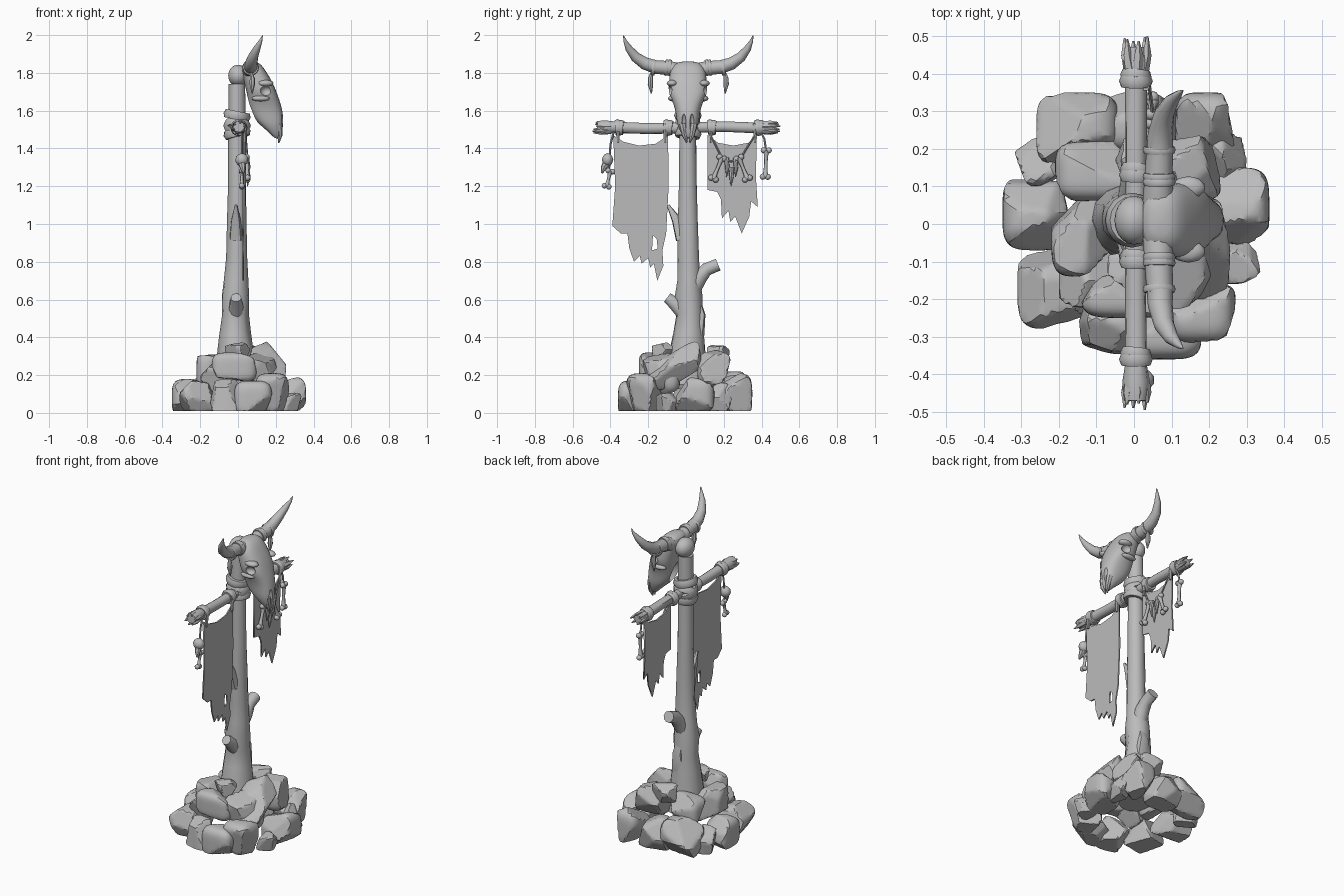
import bpy, bmesh, math, random
from mathutils import Vector, Matrix

if "Cube" in bpy.data.objects:
    bpy.data.objects.remove(bpy.data.objects["Cube"])

random.seed(4)
grey = bpy.data.materials.new("weathered_grey")
grey.diffuse_color = (0.5, 0.5, 0.5, 1)
grey.use_nodes = True
grey.node_tree.nodes["Principled BSDF"].inputs["Base Color"].default_value = grey.diffuse_color


def activate(ob):
    bpy.ops.object.select_all(action='DESELECT')
    ob.select_set(True)
    bpy.context.view_layer.objects.active = ob


def finish(name, bm, angle=40):
    me = bpy.data.meshes.new(name)
    bmesh.ops.recalc_face_normals(bm, faces=bm.faces)
    bm.to_mesh(me)
    bm.free()
    me.materials.append(grey)
    ob = bpy.data.objects.new(name, me)
    bpy.context.collection.objects.link(ob)
    activate(ob)
    bpy.ops.object.shade_smooth_by_angle(angle=math.radians(angle))
    return ob


def skin(name, rings, angle=40):
    """Closed surface through a list of equal point rings."""
    bm = bmesh.new()
    loops = [[bm.verts.new(p) for p in r] for r in rings]
    n = len(loops[0])
    for a, b in zip(loops, loops[1:]):
        for i in range(n):
            bm.faces.new((a[i], a[(i + 1) % n], b[(i + 1) % n], b[i]))
    bm.faces.new(loops[0])
    bm.faces.new(loops[-1])
    return finish(name, bm, angle)


def tube(name, pts, n=10, rough=0.0, angle=45):
    """Tapered tube through points (x, y, z, radius)."""
    P = [Vector(p[:3]) for p in pts]
    d = P[-1] - P[0]
    ref = Vector((0, 1, 0)) if abs(d.x) > 0.8 * d.length else Vector((1, 0, 0))
    rings = []
    for i, p in enumerate(P):
        t = (P[min(i + 1, len(P) - 1)] - P[max(i - 1, 0)]).normalized()
        u = (ref - t * ref.dot(t)).normalized()
        v = t.cross(u)
        ring = []
        for k in range(n):
            a = 2 * math.pi * k / n
            r = pts[i][3] * (1 + random.uniform(-rough, rough))
            ring.append(p + (u * math.cos(a) + v * math.sin(a)) * r)
        rings.append(ring)
    return skin(name, rings, angle)


def ball(name, loc, size, sub=2):
    bm = bmesh.new()
    bmesh.ops.create_icosphere(bm, subdivisions=sub, radius=1)
    bm.transform(Matrix.Translation(loc) @ Matrix.Diagonal((*size, 1)))
    return finish(name, bm, 60)


def ring_wrap(name, loc, axis, R, r):
    """Rope loop around an axis."""
    bm = bmesh.new()
    q = Vector(axis).to_track_quat('Z', 'X')
    N, M = 16, 6
    v = [[bm.verts.new(Vector(loc) + q @ Vector((
        (R + r * math.cos(b * math.tau / M)) * math.cos(a * math.tau / N),
        (R + r * math.cos(b * math.tau / M)) * math.sin(a * math.tau / N),
        1.5 * r * math.sin(b * math.tau / M)))) for b in range(M)] for a in range(N)]
    for a in range(N):
        for b in range(M):
            bm.faces.new((v[a][b], v[(a + 1) % N][b], v[(a + 1) % N][(b + 1) % M], v[a][(b + 1) % M]))
    return finish(name, bm, 60)


def rock(name, x, y, z, sx, sy, sz, tilt=0.0):
    """Sphere clipped by random planes, cut flat at the ground."""
    bm = bmesh.new()
    bmesh.ops.create_icosphere(bm, subdivisions=4, radius=1)
    planes = [(Vector([random.gauss(0, 1) for _ in range(3)]).normalized(), random.uniform(0.7, 0.85)) for _ in range(9)]
    for v in bm.verts:
        d = v.co.normalized()
        e = (abs(d.x) ** 4 + abs(d.y) ** 4 + abs(d.z) ** 4) ** -0.25
        v.co = d * min([e] + [h / d.dot(n) for n, h in planes if d.dot(n) > 0.1])
    bm.transform(Matrix.Translation((x, y, z)) @ Matrix.Rotation(tilt, 4, 'X') @
                 Matrix.Diagonal((sx, sy, sz, 1)))
    for v in bm.verts:
        v.co.z = max(v.co.z, 0.01)
    bmesh.ops.dissolve_degenerate(bm, dist=0.0005, edges=bm.edges)
    finish(name, bm, 28)


# Rock mound: lower ring, middle ring, upper stones
rocks = [
    (-.15, .25, .10, .11, .10, .12), (.19, .25, .09, .08, .10, .12), (.02, .28, .09, .10, .09, .11),
    (-.25, .03, .08, .10, .10, .10), (-.21, -.17, .08, .10, .11, .11), (-.07, -.27, .08, .09, .09, .10),
    (.08, -.28, .07, .10, .08, .10), (.18, -.22, .09, .09, .10, .12), (.27, .04, .08, .09, .11, .11),
    (.28, -.10, .05, .06, .06, .06), (-.24, .17, .07, .08, .07, .09), (.24, .17, .07, .06, .07, .09),
    (-.14, -.03, .22, .08, .11, .11), (-.10, .14, .21, .11, .08, .10), (.13, .15, .24, .11, .09, .10),
    (-.02, -.18, .24, .12, .07, .08), (.13, -.13, .21, .10, .10, .11), (.02, .17, .31, .08, .06, .06),
    (.0, -.12, .33, .07, .06, .05), (-.12, -.15, .19, .08, .08, .09)]
for i, p in enumerate(rocks):
    rock(f"rock_{i + 1}", *p)
rock("slanted_slab", .16, -.04, .25, .11, .17, .075, 0.55)

# Pole, branch stubs and bark splinters
tube("pole", [(-.01, .01, .15, .11), (-.01, .01, .33, .095), (-.015, .015, .42, .08), (-.015, .02, .52, .07),
              (-.015, .015, .62, .072), (-.01, .015, .70, .062), (-.005, .012, .82, .056), (-.005, .01, 1.0, .053),
              (-.005, .01, 1.2, .047), (-.005, .01, 1.45, .045), (-.005, .01, 1.74, .043)], 14, .06, 50)
tube("back_stub", [(-.01, .03, .64, .045), (0, .07, .715, .042), (0, .11, .76, .036), (0, .17, .785, .034)], 10, .05)
tube("front_stub", [(-.01, -.01, .53, .045), (-.01, -.06, .58, .036), (-.01, -.10, .61, .028)], 9, .05)
tube("splinter", [(-.01, -.02, .92, .035), (-.01, -.05, 1.02, .027), (-.01, -.095, 1.10, .008)], 7, .1)
tube("low_knot", [(.0, .05, .42, .05), (.0, .07, .52, .035), (.0, .05, .62, .02)], 8, .1)

# Crossbar with splintered ends
tube("crossbar", [(.005, y, 1.51 + .005 * math.sin(9 * y), r) for y, r in
                  ((-.47, .03), (-.42, .036), (-.37, .03), (-.2, .029), (0, .03), (.2, .029), (.37, .03), (.43, .034), (.47, .028))], 10, .06)
for s in (-1, 1):
    for k in range(6):
        a = k * math.tau / 6 + .3
        c, d = math.cos(a), math.sin(a)
        tube("end_splinter", [(.005 + .018 * c, s * .40, 1.51 + .018 * d, .017),
                              (.005 + .03 * c, s * .45, 1.51 + .026 * d, .013),
                              (.005 + .032 * c, s * random.uniform(.47, .5), 1.51 + .028 * d, .003)], 5)
for y in (-.36, -.10, .13, .38):
    ring_wrap("bar_rope", (.005, y, 1.51), (0, 1, .1), .033, .012)
    ring_wrap("bar_rope", (.005, y + .015, 1.51), (.1, 1, -.1), .031, .011)
# Lashing where bar meets pole
for ax, z in (((0, .6, 1), 1.52), ((0, -.6, 1), 1.52), ((.2, 0, 1), 1.575), ((-.2, .1, 1), 1.48)):
    ring_wrap("pole_lashing", (-.005, .01, z), ax, .056, .017)


# Ragged banners
def banner(name, loops, x):
    cu = bpy.data.curves.new(name, 'CURVE')
    cu.dimensions, cu.fill_mode, cu.extrude = '2D', 'BOTH', .004
    for pts in loops:
        sp = cu.splines.new('POLY')
        sp.points.add(len(pts) - 1)
        for p, q in zip(sp.points, pts):
            p.co = (*q, 0, 1)
        sp.use_cyclic_u = True
    ob = bpy.data.objects.new(name, cu)
    bpy.context.collection.objects.link(ob)
    ob.location.x = x
    ob.rotation_euler = (math.pi / 2, 0, math.pi / 2)
    cu.materials.append(grey)
    activate(ob)
    bpy.ops.object.convert(target='MESH')


banner("long_banner", [[(-.385, 1.47), (-.33, 1.435), (-.25, 1.415), (-.16, 1.425), (-.095, 1.47), (-.092, 1.2), (-.105, .95),
                        (-.125, .86), (-.12, .78), (-.152, .70), (-.17, .79), (-.19, .77), (-.20, .82), (-.235, .79),
                        (-.245, .83), (-.275, .80), (-.30, .87), (-.31, .95), (-.345, .95), (-.39, .99), (-.375, 1.2)],
                       [(-.175, .94), (-.155, .92), (-.15, .87), (-.18, .86)]], .028)
banner("short_banner", [[(.115, 1.47), (.17, 1.43), (.25, 1.415), (.33, 1.43), (.375, 1.47), (.37, 1.25), (.38, 1.09),
                         (.345, 1.12), (.335, 1.04), (.295, .95), (.26, 1.04), (.235, 1.01), (.225, 1.07), (.19, 1.03),
                         (.185, 1.13), (.165, 1.17), (.115, 1.18)]], .028)
for y, z in ((-.36, 1.43), (-.11, 1.43), (.13, 1.43), (.365, 1.43)):
    tube("banner_tie", [(.03, y, 1.53, .012), (.036, y, 1.48, .01), (.035, y, z, .008)], 6)


# Bone charms
def bone(name, a, b, r):
    a, b = Vector(a), Vector(b)
    tube(name, [(*a.lerp(b, t), r * k) for t, k in ((0, 1.6), (.2, 1), (.5, .8), (.8, 1), (1, 1.6))], 8)
    side = (b - a).cross(Vector((1, 0, 0))).normalized() * r * 1.2
    for p in (a, b):
        for s in (-1, 1):
            ball(name + "_knob", p + side * s, (r * 1.5,) * 3, 2)


bone("bone", (.05, .145, 1.24), (.045, .19, 1.35), .011)
bone("bone", (.05, .325, 1.24), (.045, .28, 1.35), .011)
bone("bone", (.02, .42, 1.25), (.02, .425, 1.39), .011)
bone("bone", (.02, -.42, 1.20), (.02, -.40, 1.28), .010)
for y, z in ((.215, 1.25), (.238, 1.20), (.262, 1.25)):
    tube("tooth", [(.045, y, z + .10, .013), (.055, y + .003, z + .05, .012), (.05, y, z, .002)], 7)
tube("charm_cord", [(.04, .125, 1.48, .005), (.05, .19, 1.35, .005), (.05, .24, 1.33, .005), (.05, .29, 1.35, .005), (.04, .37, 1.48, .005)], 5)
tube("right_cord", [(.02, .39, 1.5, .006), (.02, .415, 1.45, .006), (.02, .425, 1.38, .006)], 5)
tube("left_cord", [(.02, -.38, 1.5, .006), (.02, -.40, 1.42, .006), (.02, -.41, 1.25, .006)], 5)
ball("small_skull", (.02, -.415, 1.34), (.035, .03, .035))
tube("small_beak", [(.02, -.415, 1.33, .024), (.025, -.435, 1.30, .016), (.03, -.445, 1.27, .006)], 7)

# Horned skull, facing +x: (z, back x, front x, half width)
rings = []
for z, x0, x1, w in ((1.862, .045, .095, .04), (1.845, .02, .125, .08), (1.80, .015, .155, .10), (1.75, .03, .185, .10),
                     (1.70, .045, .205, .108), (1.66, .05, .22, .088), (1.61, .055, .235, .068), (1.56, .08, .242, .062),
                     (1.52, .12, .240, .055), (1.48, .17, .232, .036), (1.45, .195, .225, .02)):
    ring = []
    for k in range(16):
        c, s = math.cos(k * math.tau / 16), math.sin(k * math.tau / 16)
        f = lambda t: math.copysign(abs(t) ** .8, t)
        ring.append(((x0 + x1) / 2 + (x1 - x0) / 2 * f(c), .01 + w * f(s), z))
    rings.append(ring)
skull = skin("skull", rings, 45)
skull.modifiers.new("smooth", 'SUBSURF').levels = 1
# Eye sockets, nose slits and hollow back of the jaw
for loc, size in (((.15, -.105, 1.705), (.035, .04, .03)), ((.15, .125, 1.705), (.035, .04, .03)),
                  ((.25, -.012, 1.53), (.035, .013, .06)), ((.25, .032, 1.53), (.035, .013, .06)),
                  ((.05, .01, 1.60), (.075, .04, .08))):
    cutter = ball("socket_cutter", loc, size, 3)
    cutter.hide_render = True
    cutter.hide_set(True)
    m = skull.modifiers.new("socket", 'BOOLEAN')
    m.operation, m.object = 'DIFFERENCE', cutter
activate(skull)
bpy.ops.object.convert(target='MESH')
bpy.ops.object.shade_smooth_by_angle(angle=math.radians(40))
for ob in [o for o in bpy.data.objects if o.name.startswith("socket_cutter")]:
    bpy.data.objects.remove(ob)
ball("cranium", (0, .01, 1.785), (.052, .065, .058), 3)
for s in (-1, 1):
    Y = lambda y: .012 + s * y
    tube("snout_prong", [(.215, Y(.03), 1.53, .02), (.222, Y(.02), 1.47, .014), (.215, Y(.008), 1.43, .004)], 7)
    ball("brow", (.145, Y(.085), 1.745), (.045, .03, .018))
    ball("cheek", (.12, Y(.085), 1.665), (.05, .022, .016))
    tube("horn", [(.065, Y(.05), 1.81, .042), (.065, Y(.11), 1.827, .037), (.068, Y(.17), 1.83, .036), (.07, Y(.23), 1.85, .033),
                  (.08, Y(.28), 1.885, .027), (.10, Y(.315), 1.93, .019), (.12, Y(.335), 1.97, .009), (.13, Y(.343), 1.998, .002)], 12)
    for y in (.10, .115, .185):
        ring_wrap("horn_wrap", (.067, Y(y), 1.828), (0, 1, .1 * s), .037, .007)
    tube("pendant", [(.07, Y(.195), 1.80, .006), (.075, Y(.20), 1.77, .014), (.075, Y(.20), 1.74, .015), (.075, Y(.195), 1.69, .003)], 7)
